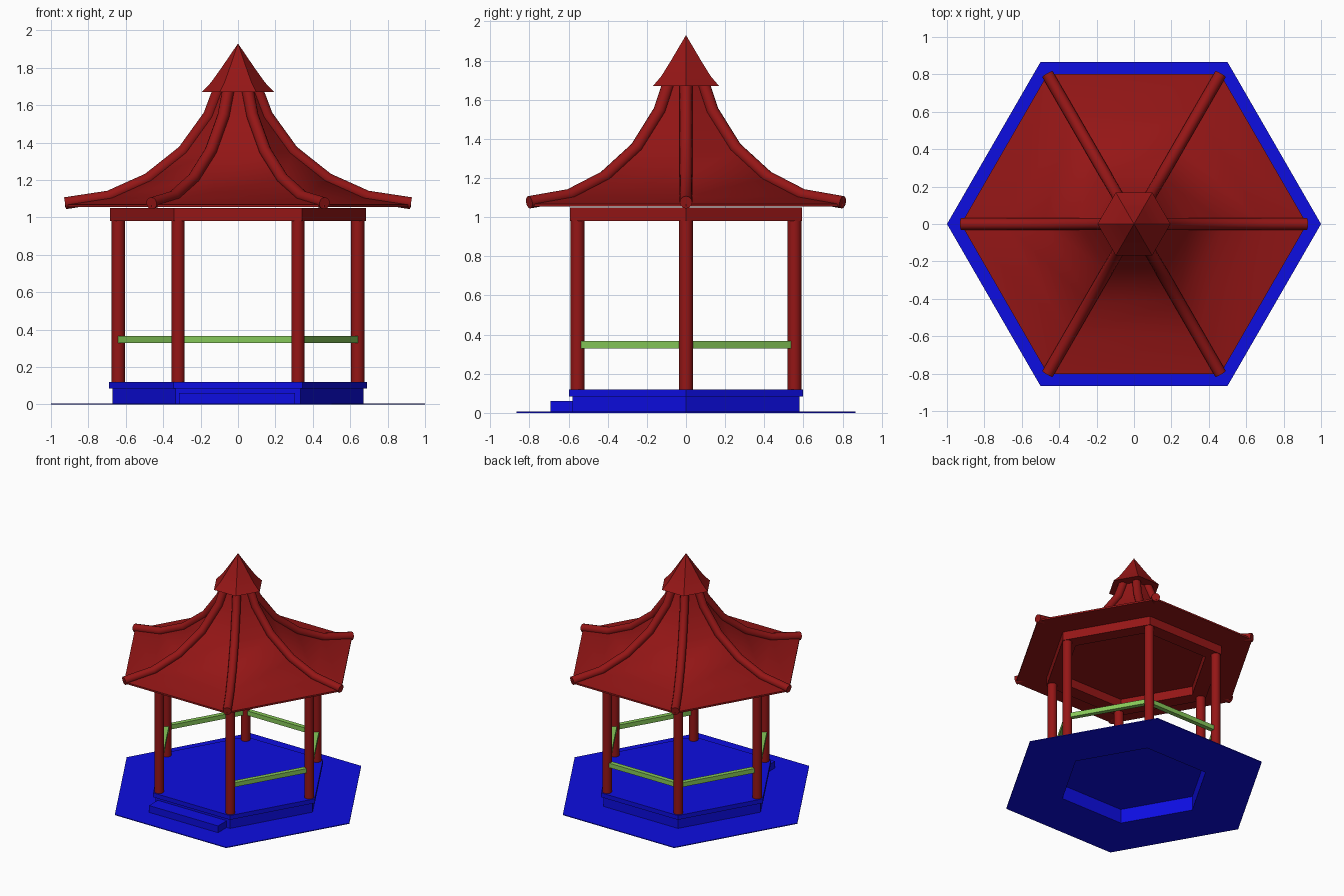
import bpy, bmesh, math
from mathutils import Vector

if "Cube" in bpy.data.objects:
    bpy.data.objects.remove(bpy.data.objects["Cube"])


def material(name, rgb):
    m = bpy.data.materials.new(name)
    m.diffuse_color = (*rgb, 1)
    m.use_nodes = True
    m.node_tree.nodes["Principled BSDF"].inputs["Base Color"].default_value = m.diffuse_color
    return m


RED = material("red_paint", (0.30, 0.008, 0.008))
BLUE = material("blue_stone", (0.004, 0.004, 0.75))
GREEN = material("green_wood", (0.24, 0.58, 0.10))


def corner(i, r, z=0.0):
    a = math.radians(60 * i)
    return Vector((r * math.cos(a), r * math.sin(a), z))


def smooth(ob, angle=30):
    bpy.ops.object.select_all(action='DESELECT')
    ob.select_set(True)
    bpy.context.view_layer.objects.active = ob
    bpy.ops.object.shade_smooth_by_angle(angle=math.radians(angle))


def hex_lathe(name, profile, mat, closed=False):
    """Sweep an (r, z) profile round a hexagon; r = 0 closes to a point."""
    bm = bmesh.new()
    rings = []
    for r, z in profile:
        if r == 0:
            rings.append([bm.verts.new((0, 0, z))] * 6)
        else:
            rings.append([bm.verts.new(corner(i, r, z)) for i in range(6)])
    pairs = list(zip(rings, rings[1:]))
    if closed:
        pairs.append((rings[-1], rings[0]))
    for a, b in pairs:
        for i in range(6):
            j = (i + 1) % 6
            bm.faces.new(list(dict.fromkeys((a[i], a[j], b[j], b[i]))))
    bmesh.ops.recalc_face_normals(bm, faces=bm.faces)
    me = bpy.data.meshes.new(name)
    bm.to_mesh(me)
    bm.free()
    me.materials.append(mat)
    ob = bpy.data.objects.new(name, me)
    bpy.context.collection.objects.link(ob)
    return ob


def ring(name, r_in, r_out, z0, z1, mat):
    return hex_lathe(name, [(r_out, z0), (r_out, z1), (r_in, z1), (r_in, z0)], mat, True)


def box(name, loc, size, mat, rot=0.0):
    bpy.ops.mesh.primitive_cube_add(size=1, location=loc, rotation=(0, 0, rot))
    ob = bpy.context.object
    ob.name = name
    ob.scale = size
    ob.data.materials.append(mat)
    return ob


def tube(name, points, radius, mat):
    cu = bpy.data.curves.new(name, 'CURVE')
    cu.dimensions = '3D'
    cu.bevel_depth = radius
    cu.bevel_resolution = 4
    cu.use_fill_caps = True
    sp = cu.splines.new('POLY')
    sp.points.add(len(points) - 1)
    for p, co in zip(sp.points, points):
        p.co = (*co, 1)
    cu.materials.append(mat)
    ob = bpy.data.objects.new(name, cu)
    bpy.context.collection.objects.link(ob)
    bpy.ops.object.select_all(action='DESELECT')
    ob.select_set(True)
    bpy.context.view_layer.objects.active = ob
    bpy.ops.object.convert(target='MESH')
    smooth(bpy.context.object, 40)


# Stepped hexagonal base, hollow underneath
hex_lathe("base", [(0, 0.115), (0.56, 0.115), (0.56, 0), (1, 0), (1, 0.006),
                   (0.67, 0.006), (0.67, 0.085), (0.69, 0.085),
                   (0.69, 0.12), (0, 0.12)], BLUE)

# Entrance step
box("entrance_step", (-0.005, -0.635, 0.031), (0.62, 0.114, 0.06), BLUE)

# Columns on the hexagon corners
for i in range(6):
    bpy.ops.mesh.primitive_cylinder_add(vertices=20, radius=0.035, depth=0.88,
                                        location=corner(i, 0.64, 0.555))
    col = bpy.context.object
    col.name = f"column_{i + 1}"
    col.data.materials.append(RED)
    smooth(col)

# Rails on every side except the front (side 4 faces -y)
for i in (0, 1, 2, 3, 5):
    a, b = corner(i, 0.64, 0.348), corner(i + 1, 0.64, 0.348)
    d = b - a
    box(f"rail_{i + 1}", (a + b) / 2, (d.length, 0.036, 0.036), GREEN,
        math.atan2(d.y, d.x))

# Beam ring carried by the columns
ring("beam_ring", 0.56, 0.684, 0.98, 1.05, RED)

# Swept roof with flat underside
ridge = [(0.925, 1.076), (0.69, 1.112), (0.48, 1.206), (0.292, 1.355),
         (0.155, 1.545), (0.10, 1.69)]
roof = hex_lathe("roof", [(0, 1.055), (0.925, 1.055)]
                 + [(r, z - 0.008) for r, z in ridge] + [(0, 1.69)], RED)
smooth(roof)

# Ridge poles along the roof corners
for i in range(6):
    tube(f"ridge_pole_{i + 1}", [corner(i, r, z) for r, z in ridge], 0.032, RED)

# Pointed cap
cap = hex_lathe("roof_cap", [(0, 1.67), (0.195, 1.67), (0.145, 1.721),
                             (0.092, 1.795), (0, 1.93)], RED)
smooth(cap)
